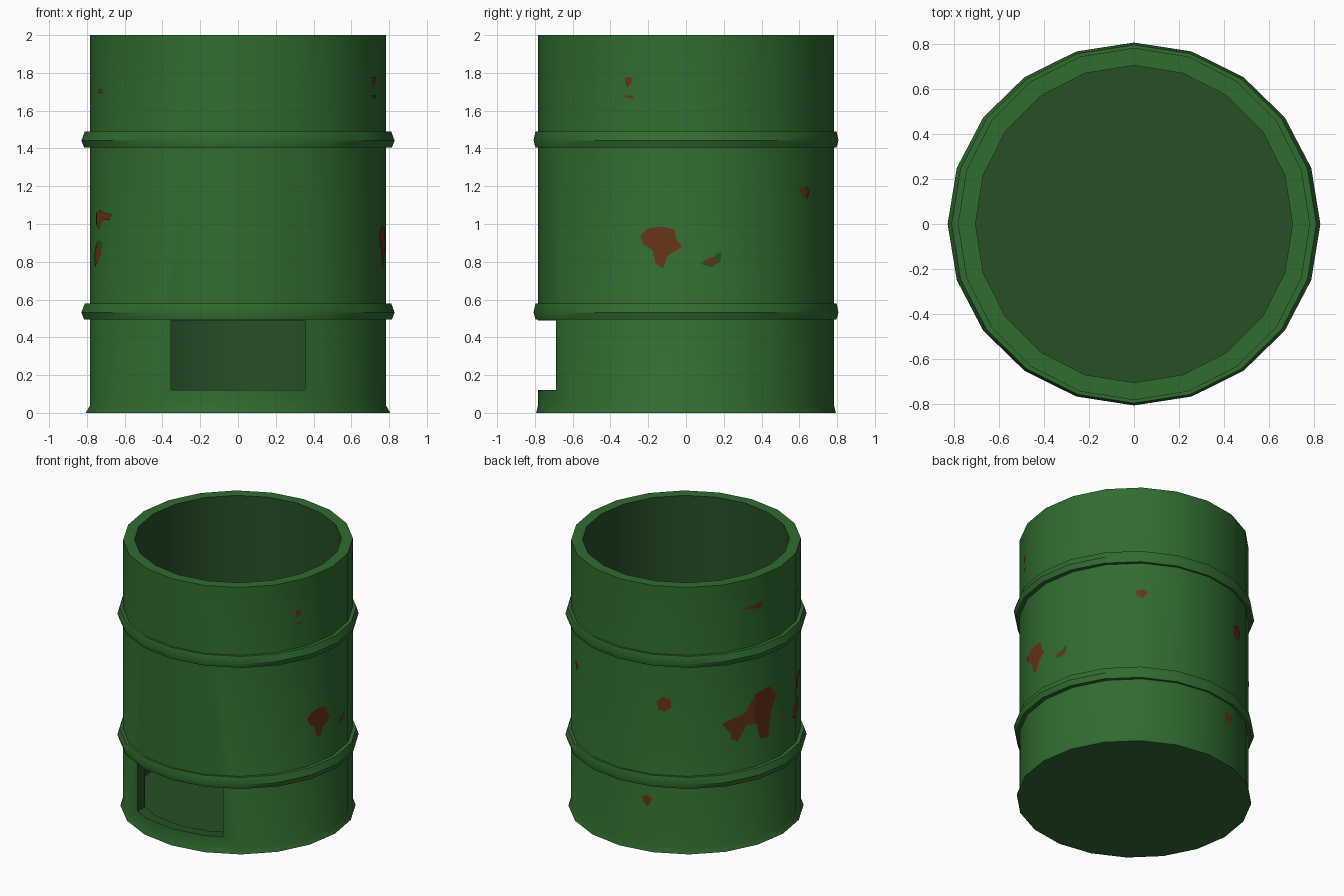
import bpy, bmesh, math

if "Cube" in bpy.data.objects:
    bpy.data.objects.remove(bpy.data.objects["Cube"])

SIDES = 20
R = 0.783            # outer wall radius
RI = 0.705           # inner wall radius
STEP = 2 * math.pi / SIDES


def material(name, r, g, b):
    m = bpy.data.materials.new(name)
    m.diffuse_color = (r, g, b, 1)
    m.use_nodes = True
    m.node_tree.nodes["Principled BSDF"].inputs["Base Color"].default_value = m.diffuse_color
    return m


GREEN = material("green_paint", 0.030, 0.150, 0.030)
DARK = material("dark_green_inside", 0.021, 0.078, 0.020)
RUST = material("rust_brown", 0.140, 0.035, 0.009)


def finish(name, bm, mats):
    bmesh.ops.recalc_face_normals(bm, faces=bm.faces)
    me = bpy.data.meshes.new(name)
    bm.to_mesh(me)
    bm.free()
    for m in mats:
        me.materials.append(m)
    ob = bpy.data.objects.new(name, me)
    bpy.context.collection.objects.link(ob)
    return ob


def select(ob):
    bpy.ops.object.select_all(action='DESELECT')
    ob.select_set(True)
    bpy.context.view_layer.objects.active = ob


def smooth(ob):
    select(ob)
    bpy.ops.object.shade_smooth_by_angle(angle=math.radians(30))


def lathe(bm, profile, closed, dark_from=99):
    """Rings of (rx, ry, z) joined into a 20-sided shell."""
    rings = [[bm.verts.new((rx * math.cos(i * STEP), ry * math.sin(i * STEP), z))
              for i in range(SIDES)] for rx, ry, z in profile]
    n = len(rings)
    for k in range(n if closed else n - 1):
        a, b = rings[k], rings[(k + 1) % n]
        for i in range(SIDES):
            j = (i + 1) % SIDES
            f = bm.faces.new((a[i], a[j], b[j], b[i]))
            f.material_index = 1 if k >= dark_from else 0
    return rings


# drum: flared foot, outer wall, rim, inner wall and floor
bm = bmesh.new()
rings = lathe(bm, [(0.806, 0.793, 0), (R, R, 0.04), (R, R, 2.0),
                   (RI, RI, 2.0), (RI, RI, 0.08)], False, dark_from=3)
bm.faces.new(rings[0])
bm.faces.new(rings[-1]).material_index = 1
drum = finish("drum_body", bm, [GREEN, DARK])

# hatch opening cut through the front wall
bm = bmesh.new()
bmesh.ops.create_cube(bm, size=1)
for v in bm.verts:
    v.co = (v.co.x * 0.71, -0.7 + v.co.y * 0.6, 0.305 + v.co.z * 0.37)
for f in bm.faces:
    f.material_index = 1
cutter = finish("hatch_cutter", bm, [GREEN, DARK])
cutter.hide_render = True
mod = drum.modifiers.new("hatch", 'BOOLEAN')
mod.operation = 'DIFFERENCE'
mod.solver = 'EXACT'
mod.object = cutter
select(drum)
bpy.ops.object.modifier_apply(modifier=mod.name)
bpy.data.objects.remove(cutter)
smooth(drum)

# two raised hoops
for name, z in (("lower_hoop", 0.495), ("upper_hoop", 1.405)):
    bm = bmesh.new()
    lathe(bm, [(0.77, 0.77, z), (0.815, 0.797, z), (0.829, 0.807, z + 0.037),
               (0.811, 0.797, z + 0.085), (0.77, 0.77, z + 0.085)], True)
    smooth(finish(name, bm, [GREEN]))


def patch(name, pts, mat, lift=0.004):
    """Thin plate from (degrees, height) points, folded onto the flat wall sides."""
    bm = bmesh.new()
    bm.faces.new([bm.verts.new((math.radians(a), 0, z)) for a, z in pts])
    bmesh.ops.triangulate(bm, faces=bm.faces[:])
    for k in range(-2, SIDES):
        bmesh.ops.bisect_plane(bm, geom=bm.verts[:] + bm.edges[:] + bm.faces[:],
                               plane_co=(k * STEP, 0, 0), plane_no=(1, 0, 0))
    for v in bm.verts:
        a = v.co.x
        off = a % STEP - STEP / 2
        r = R * math.cos(STEP / 2) / math.cos(off) + lift
        v.co = (r * math.cos(a), r * math.sin(a), v.co.z)
    ob = finish(name, bm, [mat])
    # face outwards
    p = ob.data.polygons[0]
    if p.normal.x * p.center.x + p.normal.y * p.center.y < 0:
        ob.data.flip_normals()


# rust patches
patch("rust_right", [(-18, .94), (-15, .975), (-9.6, .988), (-4.4, .97), (-3.9, .92),
                     (-1.5, .88), (-4.4, .855), (-7.3, .83), (-9, .765), (-12, .79),
                     (-13, .86), (-17, .895)], RUST)
patch("chip_right", [(5.5, .79), (10, .77), (13.3, .80), (14.2, .85), (12, .845),
                     (10.5, .815)], DARK, 0.003)
patch("rust_chip_right", [(6.5, .805), (10, .825), (12.3, .81), (10.5, .78)], RUST, 0.005)
patch("rust_top_right", [(-24.5, 1.775), (-21, 1.775), (-22, 1.74), (-23.5, 1.72),
                         (-24.5, 1.74)], RUST)
patch("rust_top_spot", [(-25, 1.68), (-21, 1.68), (-21, 1.665), (-24, 1.668)], RUST)
patch("rust_back_right", [(50, 1.18), (53.5, 1.2), (57, 1.18), (54.5, 1.13),
                          (52.5, 1.14)], RUST)
patch("rust_back", [(110, 1.13), (113, 1.17), (117.5, 1.15), (117.5, 1.09),
                    (114.5, 1.06), (111, 1.07)], RUST)
patch("rust_back_low", [(102, .40), (105, .42), (108, .40), (107, .36), (105, .33),
                        (103.5, .36)], RUST)
patch("rust_left_large", [(143, .96), (156, 1.0), (162, 1.13), (172, 1.14), (177, 1.06),
                          (173, .93), (171, .76), (165, .78), (163, .90), (157, .91),
                          (152, .80), (148, .83), (149, .93)], RUST)
patch("rust_left_top", [(154, 1.79), (161, 1.80), (167, 1.81), (166, 1.765),
                        (159, 1.77)], RUST)
patch("rust_front_left", [(197, 1.0), (196, 1.05), (201, 1.075), (205, 1.06), (211, 1.05),
                          (209, 1.02), (203, 1.025), (200, .97)], RUST)
patch("chip_left", [(194, .82), (195, .88), (200, .915), (203, .90), (201, .83)], DARK, 0.003)
patch("rust_chip_left", [(193, .79), (194, .86), (199, .89), (202, .86), (200, .81),
                         (196, .77)], RUST, 0.005)
patch("rust_left_spot", [(199, 1.71), (203, 1.715), (203, 1.69), (200, 1.695)], RUST)
